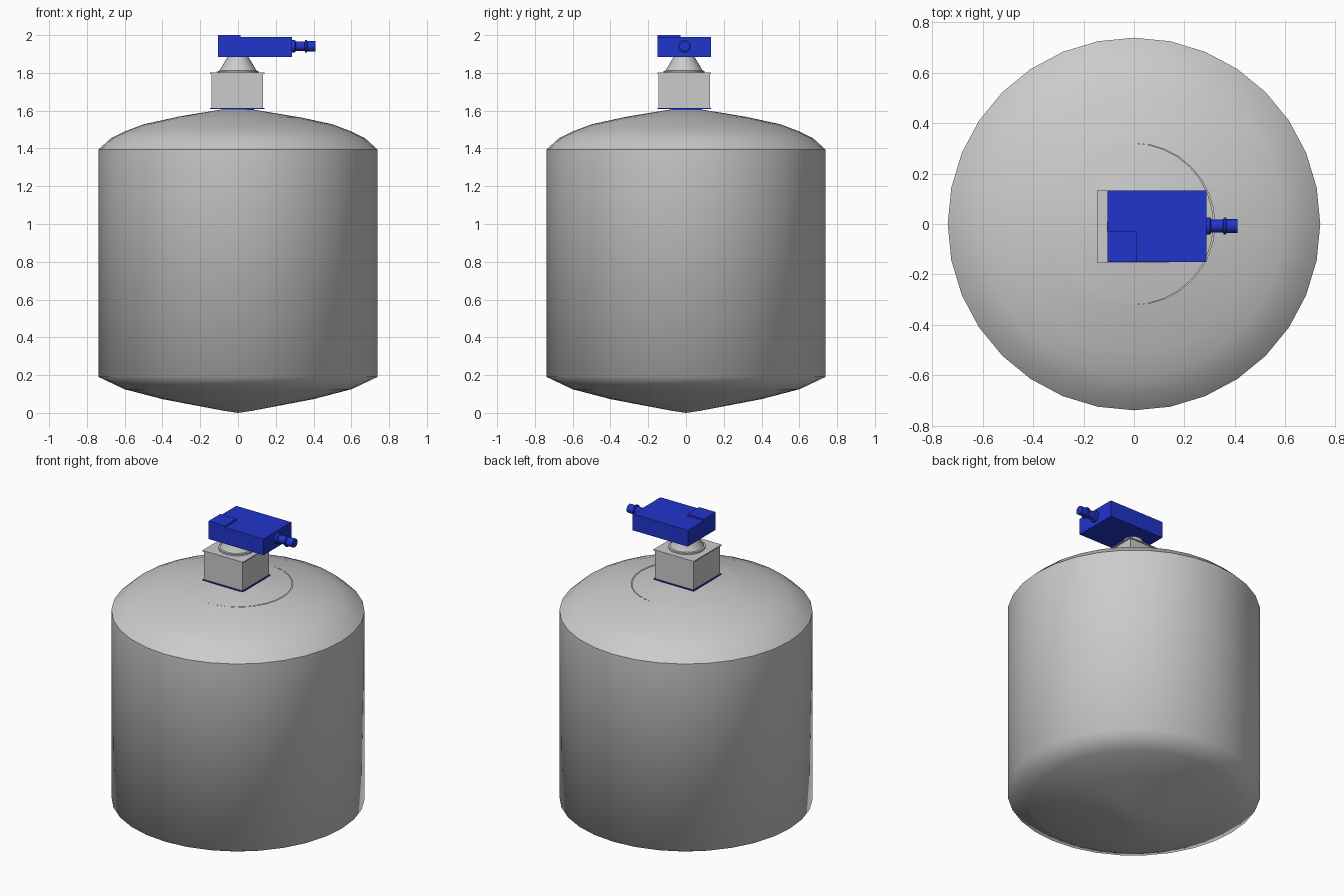
import bpy, bmesh, math
from mathutils import Matrix

if "Cube" in bpy.data.objects:
    bpy.data.objects.remove(bpy.data.objects["Cube"])

BLUE = bpy.data.materials.new("blue")
BLUE.diffuse_color = (0.015, 0.035, 0.6, 1)
BLUE.use_nodes = True
BLUE.node_tree.nodes["Principled BSDF"].inputs["Base Color"].default_value = BLUE.diffuse_color


def finish(name, bm, mat=None, smooth=None):
    bmesh.ops.recalc_face_normals(bm, faces=bm.faces)
    me = bpy.data.meshes.new(name)
    bm.to_mesh(me)
    bm.free()
    ob = bpy.data.objects.new(name, me)
    bpy.context.collection.objects.link(ob)
    if mat:
        me.materials.append(mat)
    if smooth:
        bpy.ops.object.select_all(action='DESELECT')
        ob.select_set(True)
        bpy.context.view_layer.objects.active = ob
        bpy.ops.object.shade_smooth_by_angle(angle=math.radians(smooth))
    return ob


def lathe(name, profile, mat=None, matrix=Matrix(), sides=32, smooth=35):
    """Spin (radius, height) points around z, then place with matrix."""
    bm = bmesh.new()
    vs = [bm.verts.new((r, 0, z)) for r, z in profile]
    for a, b in zip(vs, vs[1:]):
        bm.edges.new((a, b))
    bmesh.ops.spin(bm, geom=bm.verts[:] + bm.edges[:], axis=(0, 0, 1),
                   cent=(0, 0, 0), angle=math.tau, steps=sides, use_merge=True)
    bmesh.ops.remove_doubles(bm, verts=bm.verts, dist=1e-5)
    bm.transform(matrix)
    return finish(name, bm, mat, smooth)


def box(name, lo, hi, mat=None):
    bm = bmesh.new()
    size = [h - l for l, h in zip(lo, hi)]
    mid = [(h + l) / 2 for l, h in zip(lo, hi)]
    bmesh.ops.create_cube(bm, size=1, matrix=Matrix.Translation(mid)
                          @ Matrix.Diagonal((*size, 1)))
    return finish(name, bm, mat)


# Bottle: wall with shallow pointed base, domed shoulder, flat-cone centre
lathe("bottle_body", [(0, 0), (0.08, 0.012), (0.4, 0.073), (0.6, 0.125),
                      (0.738, 0.19), (0.738, 1.395)], smooth=75)
lathe("shoulder_dome", [(0.738, 1.395), (0.672, 1.455), (0.6, 1.49),
                        (0.5, 1.528), (0.32, 1.567)], smooth=40)
lathe("top_cone", [(0.32, 1.567), (0.09, 1.605), (0, 1.61)],
      matrix=Matrix.Translation((-0.005, 0, 0)))

# Square neck with thin plates at both ends
lathe("neck_collar", [(0, 1.595), (0.1, 1.595), (0.08, 1.612), (0, 1.612)], BLUE)
box("neck_base_plate", (-0.147, -0.152, 1.608), (0.14, 0.132, 1.614), BLUE)
box("neck_block", (-0.14, -0.146, 1.614), (0.133, 0.126, 1.794))
box("neck_top_plate", (-0.147, -0.152, 1.794), (0.14, 0.132, 1.801))

# Tapered pump stem with a small ring at its foot
lathe("pump_stem", [(0, 1.80), (0.108, 1.80), (0.108, 1.81), (0.098, 1.812),
                    (0.055, 1.885), (0.055, 1.90), (0, 1.90)],
      matrix=Matrix.Translation((0, -0.01, 0)))

# Pump head with raised corner pad
box("pump_head", (-0.105, -0.15, 1.885), (0.287, 0.132, 1.99), BLUE)
box("corner_pad", (-0.105, -0.15, 1.985), (0.012, -0.03, 2.0), BLUE)

# Stepped spout pointing along +x
place = Matrix.Translation((0, -0.008, 1.941)) @ Matrix.Rotation(math.pi / 2, 4, 'Y')
lathe("spout", [(0, 0.28), (0.034, 0.28), (0.034, 0.302), (0.025, 0.306),
                (0.025, 0.353), (0.034, 0.356), (0.034, 0.364), (0.027, 0.367),
                (0.027, 0.41), (0, 0.41)], BLUE, place, sides=24)
